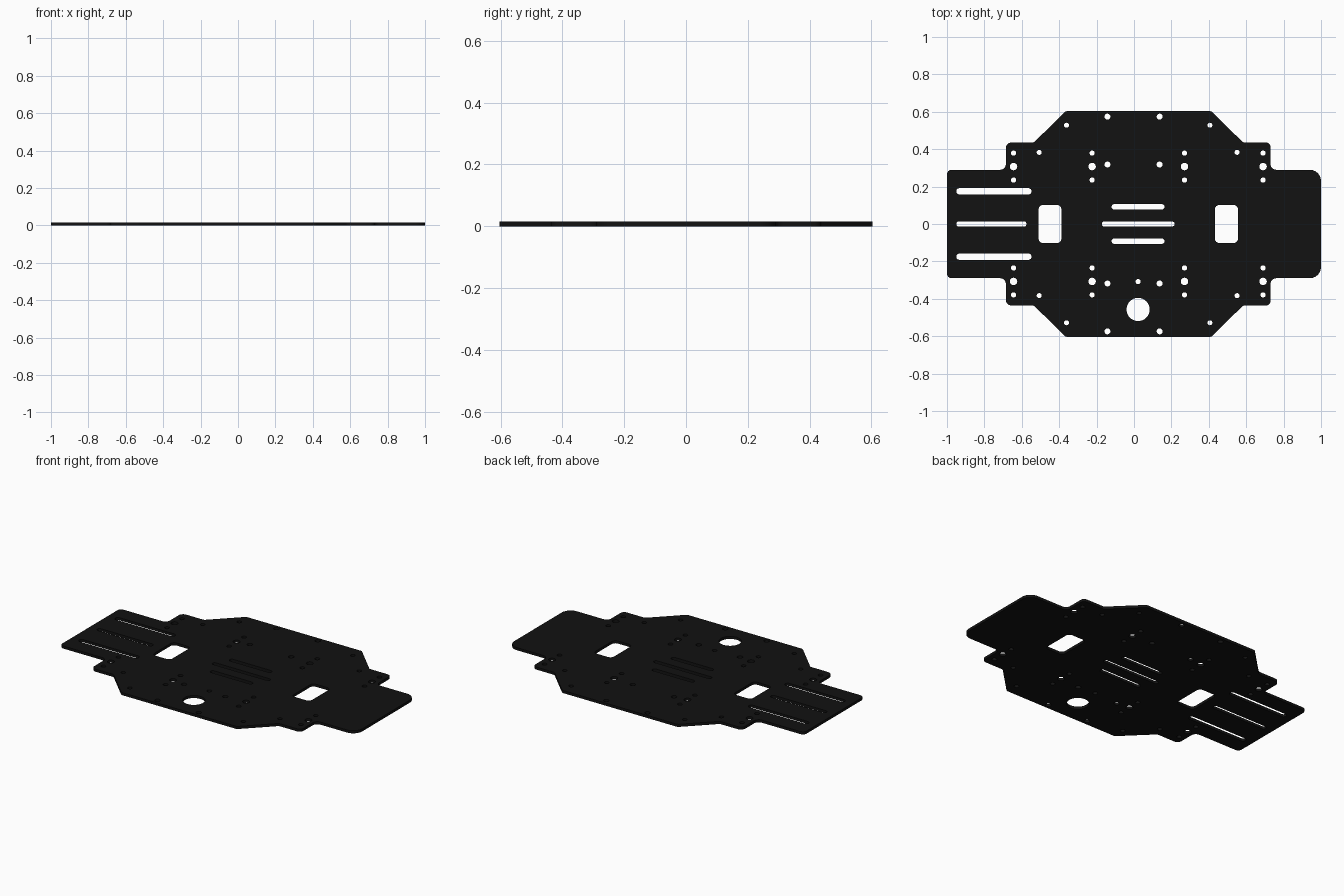
import bpy, bmesh
from math import sin, cos, pi, tan
from mathutils import Vector

if "Cube" in bpy.data.objects:
    bpy.data.objects.remove(bpy.data.objects["Cube"])

T = 0.016  # plate thickness
curve = bpy.data.curves.new("chassis_plate", 'CURVE')
curve.dimensions = '2D'
curve.fill_mode = 'BOTH'
curve.extrude = T / 2


def loop(points):
    s = curve.splines.new('POLY')
    s.points.add(len(points) - 1)
    for sp, p in zip(s.points, points):
        sp.co = (p[0], p[1], 0, 1)
    s.use_cyclic_u = True


def rounded(corners, n=6):
    """Closed loop of (x, y, radius) corners with each corner filleted."""
    out = []
    for i, (x, y, r) in enumerate(corners):
        p = Vector((x, y))
        a = (Vector(corners[i - 1][:2]) - p).normalized()
        b = (Vector(corners[(i + 1) % len(corners)][:2]) - p).normalized()
        half = a.angle(b) / 2
        centre = p + (a + b).normalized() * (r / sin(half))
        start = p + a * (r / tan(half)) - centre
        end = p + b * (r / tan(half)) - centre
        turn = start.angle_signed(end)
        for k in range(n + 1):
            t = -turn * k / n
            out.append((centre.x + start.x * cos(t) - start.y * sin(t),
                        centre.y + start.x * sin(t) + start.y * cos(t)))
    loop(out)


def hole(x, y, r, n=24):
    loop([(x + r * cos(2 * pi * k / n), y + r * sin(2 * pi * k / n)) for k in range(n)])


def window(x0, x1, y, h, r):
    rounded([(x0, y - h, r), (x1, y - h, r), (x1, y + h, r), (x0, y + h, r)])


# Outer outline: upper half mirrored to the lower half
top = [(-1, .29, .025), (-.685, .29, .03), (-.685, .436, .03), (-.535, .436, .02),
       (-.366, .603, .02), (.414, .603, .02), (.583, .436, .02), (.73, .436, .025),
       (.73, .29, .03), (1, .29, .06)]
rounded(top + [(x, -y, r) for x, y, r in reversed(top)])

# Battery windows
window(-.51, -.388, 0, .102, .025)
window(.432, .556, 0, .102, .025)

# Strap slots, at the tail and in the middle
window(-.95, -.575, 0, .0145, .014)
window(-.172, .217, 0, .0135, .013)
for s in (1, -1):
    window(-.95, -.548, s * .175, .0165, .016)
    window(-.12, .163, s * .092, .014, .0135)

# Cable hole and the small hole beside it
hole(.022, -.457, .062, 48)
hole(.022, -.308, .014)

# Mounting holes, mirrored front to back
for s in (1, -1):
    for x in (-.644, -.224, .27, .69):
        for y, r in ((.379, .014), (.307, .02), (.235, .014)):
            hole(x, s * y, r)
    for x in (-.142, .137):
        for y in (.318, .574):
            hole(x, s * y, .016)
    for x, y in ((-.361, .528), (.406, .528), (-.507, .383), (.551, .383)):
        hole(x, s * y, .0135)

# Turn the filled profile into a solid mesh plate
plate = bpy.data.objects.new("chassis_plate", curve)
bpy.context.collection.objects.link(plate)
plate.location.z = T / 2
bpy.context.view_layer.objects.active = plate
plate.select_set(True)
bpy.ops.object.convert(target='MESH')
bm = bmesh.new()
bm.from_mesh(plate.data)
bmesh.ops.remove_doubles(bm, verts=bm.verts, dist=1e-5)
bmesh.ops.recalc_face_normals(bm, faces=bm.faces)
bm.to_mesh(plate.data)
bm.free()
bpy.ops.object.shade_smooth_by_angle()

mat = bpy.data.materials.new("carbon_black")
mat.diffuse_color = (.006, .006, .006, 1)
mat.use_nodes = True
mat.node_tree.nodes["Principled BSDF"].inputs["Base Color"].default_value = mat.diffuse_color
plate.data.materials.clear()
plate.data.materials.append(mat)
